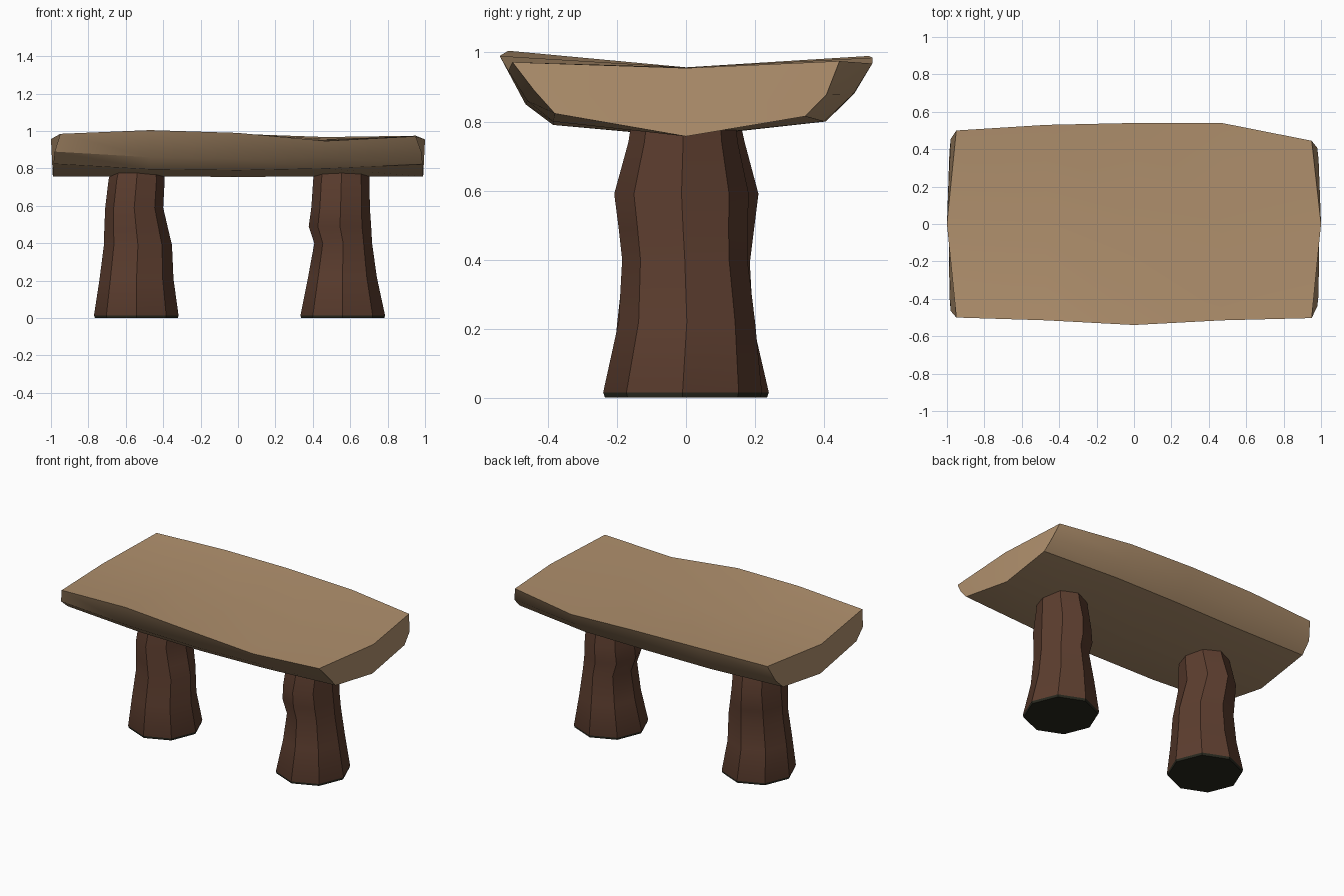
import bpy, bmesh, math

if "Cube" in bpy.data.objects:
    bpy.data.objects.remove(bpy.data.objects["Cube"])


def material(name, rgb):
    m = bpy.data.materials.new(name)
    m.diffuse_color = (*rgb, 1)
    m.use_nodes = True
    m.node_tree.nodes["Principled BSDF"].inputs["Base Color"].default_value = m.diffuse_color
    return m


TAN = material("pale wood", (0.434, 0.279, 0.153))
BROWN = material("dark bark", (0.107, 0.047, 0.028))
DARK = material("leg underside", (0.021, 0.021, 0.013))


def loft(name, rings, caps, mats, dark_below=None):
    """Skin a list of equal-length point rings; caps lists the index loops closing each end."""
    bm = bmesh.new()
    vs = [[bm.verts.new(p) for p in r] for r in rings]
    n = len(rings[0])
    for a, b in zip(vs, vs[1:]):
        for i in range(n):
            j = (i + 1) % n
            bm.faces.new((a[i], a[j], b[j], b[i]))
    for loop in caps:
        for r in (vs[0], vs[-1]):
            bm.faces.new([r[i] for i in loop])
    bmesh.ops.recalc_face_normals(bm, faces=bm.faces)
    if dark_below is not None:
        for f in bm.faces:
            f.material_index = int(f.calc_center_median().z < dark_below)
    me = bpy.data.meshes.new(name)
    bm.to_mesh(me)
    bm.free()
    for m in mats:
        me.materials.append(m)
    ob = bpy.data.objects.new(name, me)
    bpy.context.collection.objects.link(ob)
    bpy.ops.object.select_all(action='DESELECT')
    ob.select_set(True)
    bpy.context.view_layer.objects.active = ob
    bpy.ops.object.shade_smooth_by_angle(angle=math.radians(30))
    return ob


# Seat: half log, sections as (y, z) running front top -> bottom -> back top -> top centre
sections = [
    (-0.98, [(-.50, .985), (-.465, .89), (-.385, .825), (0, .757), (.385, .815), (.455, .88), (.50, .985), (0, .957)]),
    (-0.47, [(-.515, 1.005), (-.465, .86), (-.385, .795), (0, .757), (.40, .80), (.485, .88), (.53, .99), (0, .957)]),
    (0.0, [(-.54, .99), (-.465, .85), (-.385, .79), (0, .755), (.405, .80), (.487, .88), (.54, .985), (0, .957)]),
    (0.47, [(-.515, .947), (-.46, .86), (-.385, .80), (0, .757), (.40, .80), (.485, .88), (.54, .968), (0, .957)]),
    (0.98, [(-.503, .972), (-.44, .89), (-.38, .823), (0, .757), (.345, .815), (.407, .878), (.445, .975), (0, .955)]),
]
# the end faces bow outward at the middle and lean in at the top corners
end_x = [.95, .98, .987, .99, .987, .98, .95, 1.0]
rings = []
for x, prof in sections:
    if abs(x) > .9:
        rings.append([(math.copysign(e, x), y, z) for e, (y, z) in zip(end_x, prof)])
    else:
        rings.append([(x, y, z) for y, z in prof])
loft("seat", rings, [(7, 0, 1, 2, 3), (3, 4, 5, 6, 7)], [TAN])


# Legs: knobbly octagonal stumps, rows of z, x range, y range
def leg(name, rows):
    out = []
    for z, x0, x1, y0, y1 in rows:
        cx, cy, rx, ry = (x0 + x1) / 2, (y0 + y1) / 2, (x1 - x0) / 2, (y1 - y0) / 2
        out.append([(cx + rx * math.cos(k * math.pi / 4), cy + ry * math.sin(k * math.pi / 4), z)
                    for k in range(8)])
    loft(name, out, [tuple(range(8))], [BROWN, DARK], 0.014)


leg("left_leg", [
    (0.0, -.765, -.322, -.215, .235), (.015, -.77, -.318, -.22, .24),
    (.21, -.74, -.345, -.20, .195), (.39, -.717, -.353, -.18, .185),
    (.47, -.715, -.372, -.18, .195), (.59, -.71, -.40, -.18, .21),
    (.74, -.692, -.392, -.155, .17), (.785, -.68, -.398, -.145, .16)])
leg("right_leg", [
    (0.0, .338, .782, -.235, .215), (.015, .334, .786, -.24, .22),
    (.22, .375, .742, -.195, .20), (.40, .408, .717, -.185, .178),
    (.49, .378, .712, -.195, .178), (.59, .392, .705, -.208, .182),
    (.74, .402, .703, -.167, .15), (.785, .41, .70, -.16, .145)])
